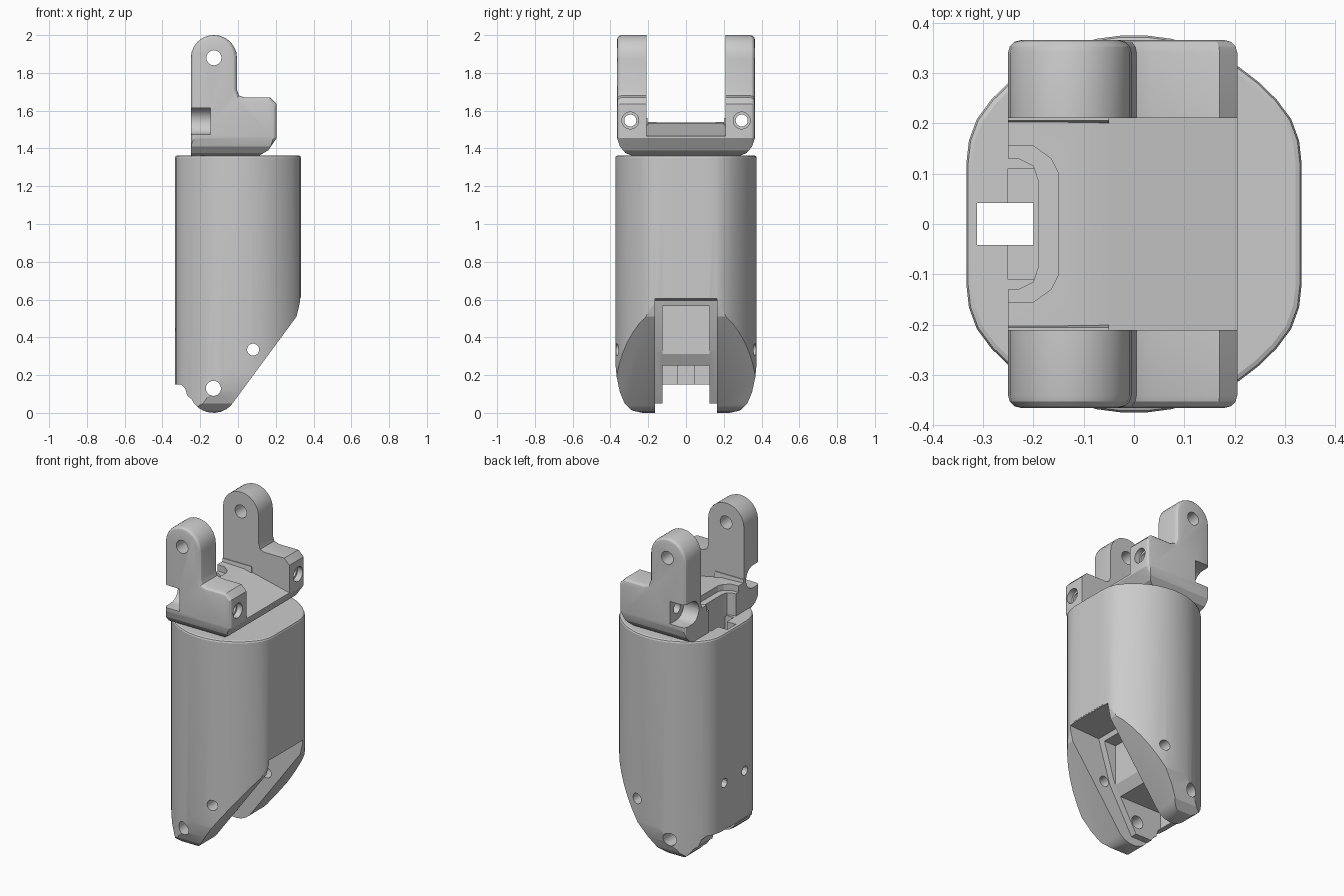
import bpy, bmesh
from math import sin, cos, pi, radians
from mathutils import Vector

if "Cube" in bpy.data.objects:
    bpy.data.objects.remove(bpy.data.objects["Cube"])


def place(axis, u, v, w):
    # u, v lie in the profile plane, w runs along the extrusion axis
    return {'x': Vector((w, u, v)), 'y': Vector((u, w, v)), 'z': Vector((u, v, w))}[axis]


def prism(name, pts, axis, a, b, cap_bevel=()):
    """Extrude a profile from a to b; cap_bevel = (cap position, offset, segments)."""
    bm = bmesh.new()
    lo = [bm.verts.new(place(axis, u, v, a)) for u, v in pts]
    hi = [bm.verts.new(place(axis, u, v, b)) for u, v in pts]
    cap_lo, cap_hi = bm.faces.new(lo), bm.faces.new(hi)
    n = len(pts)
    for i in range(n):
        j = (i + 1) % n
        bm.faces.new((lo[i], lo[j], hi[j], hi[i]))
    bmesh.ops.recalc_face_normals(bm, faces=bm.faces[:])
    if cap_bevel:
        cap = cap_lo if cap_bevel[0] == a else cap_hi
        bmesh.ops.bevel(bm, geom=list(cap.edges), offset=cap_bevel[1],
                        segments=cap_bevel[2], profile=0.5, affect='EDGES',
                        clamp_overlap=True)
    me = bpy.data.meshes.new(name)
    bm.to_mesh(me)
    bm.free()
    ob = bpy.data.objects.new(name, me)
    bpy.context.collection.objects.link(ob)
    return ob


def arc(cu, cv, r, start, end, n):
    return [(cu + r * cos(radians(start + (end - start) * i / n)),
             cv + r * sin(radians(start + (end - start) * i / n))) for i in range(n + 1)]


def rod(axis, cu, cv, r, a, b, n=20):
    return prism("cutter", arc(cu, cv, r, 0, 360 - 360 / n, n - 1), axis, a, b)


def box(x0, x1, y0, y1, z0, z1):
    return prism("cutter", [(x0, y0), (x1, y0), (x1, y1), (x0, y1)], 'z', z0, z1)


def combine(ob, tools, op='DIFFERENCE'):
    bpy.context.view_layer.objects.active = ob
    for t in tools:
        m = ob.modifiers.new("bool", 'BOOLEAN')
        m.operation, m.solver, m.object = op, 'EXACT', t
        bpy.ops.object.modifier_apply(modifier=m.name)
        bpy.data.objects.remove(t, do_unlink=True)


# Body: round shell with flattened front and back, softened at the flats
outline = []
for i in range(48):
    t = 2 * pi * (i + 0.5) / 48
    x, y = 0.375 * cos(t), 0.375 * sin(t)
    ax = abs(x)
    if ax > 0.27:
        ax = 0.27 + 0.063 * sin(min(1, (ax - 0.27) / 0.09) * pi / 2)
    outline.append((ax if x > 0 else -ax, y))
body = prism("body_shell", outline, 'z', -0.05, 1.363, (1.363, 0.012, 2))

# Side profile: diagonal underside and rounded pivot lugs
side = [(-0.4, 1.5), (-0.4, 0.15), (-0.3, 0.15), (-0.28, 0.13), (-0.268, 0.09)]
side += arc(-0.13, 0.13, 0.13, 205, 315, 8)
side += [(0.31, 0.51), (0.322, 0.56), (0.332, 0.61), (0.4, 0.63), (0.4, 1.5)]
# Profile across: lugs round inward at the bottom
half = [(0.23, 0), (0.285, 0.012), (0.325, 0.05), (0.35, 0.11), (0.367, 0.19), (0.376, 0.28), (0.4, 1.5)]
across = half + [(-y, z) for y, z in reversed(half)]
combine(body, [prism("cutter", side, 'y', -0.5, 0.5),
               prism("cutter", across, 'x', -0.5, 0.5)], 'INTERSECT')

# Clevis slot: wide mouth, narrower recess, pivot holes
mouth = [(0.45, 0.61), (0.12, 0.595), (0.04, 0.33), (-0.12, 0.05), (-0.45, 0.05), (-0.45, -0.1), (0.45, -0.1)]
recess = [(0.3, 0.57), (0.03, 0.565), (0.03, 0.25), (-0.3, 0.25), (-0.3, -0.1), (0.3, -0.1)]
cuts = [prism("cutter", mouth, 'y', -0.165, 0.165),
        prism("cutter", recess, 'y', -0.125, 0.125),
        rod('y', -0.13, 0.13, 0.04, -0.5, 0.5),
        rod('y', 0.08, 0.335, 0.032, -0.5, 0.5),
        box(-0.312, -0.2, -0.042, 0.042, 0.1, 1.5),       # cable channel
        box(-0.25, -0.19, -0.11, 0.11, 1.15, 1.5)]        # pocket under the bracket
for s in (-1, 1):
    cuts.append(rod('x', s * 0.1, 0.44, 0.028, -0.5, -0.25, 12))
combine(body, cuts)

# Bracket: sloping floor with two upright arms
floor = [(-0.25, 1.355), (0.1, 1.355), (0.16, 1.39), (0.205, 1.455), (0.205, 1.465), (-0.1, 1.535), (-0.25, 1.54)]
bracket = prism("bracket", floor, 'y', -0.25, 0.25)
arm = [(-0.25, 1.355), (0.1, 1.355), (0.16, 1.39), (0.205, 1.455), (0.205, 1.635), (0.17, 1.67),
       (0.035, 1.67), (0.005, 1.68), (-0.005, 1.71)] + arc(-0.1275, 1.878, 0.1225, 0, 180, 12)
arms, cuts = [], []
for s in (-1, 1):
    arms.append(prism("cutter", arm, 'y', s * 0.21, s * 0.365, (s * 0.365, 0.025, 3)))
    # fillet between floor and arm
    arms.append(prism("cutter", [(s * 0.185, 1.4), (s * 0.22, 1.4), (s * 0.22, 1.56), (s * 0.205, 1.56)],
                      'x', -0.25, -0.05))
    cuts += [rod('x', s * 0.295, 1.548, 0.032, -0.5, 0.5),
             rod('x', s * 0.295, 1.548, 0.045, 0.17, 0.5),
             rod('x', s * 0.3, 1.545, 0.07, -0.5, -0.145),
             box(-0.5, -0.145, *sorted((s * 0.3, s * 0.5)), 1.475, 1.615)]
combine(bracket, arms, 'UNION')

# Chamfer the lower outer edges of the bracket
low = [(0.27, 1.355), (0.32, 1.375), (0.35, 1.41), (0.366, 1.46), (0.366, 2.1)]
combine(bracket, [prism("cutter", low + [(-y, z) for y, z in reversed(low)], 'x', -0.5, 0.5)], 'INTERSECT')

# Screw holes, ear holes and the rear cable notch
notch = [(-0.4, 0.13), (-0.23, 0.13), (-0.2, 0.115), (-0.19, 0.085)]
rim = [(-0.4, 0.16), (-0.2, 0.155), (-0.165, 0.13), (-0.15, 0.1)]
cuts += [rod('y', -0.1275, 1.88, 0.04, -0.5, 0.5),
         prism("cutter", notch + [(x, -y) for x, y in reversed(notch)], 'z', 1.3, 1.6),
         prism("cutter", rim + [(x, -y) for x, y in reversed(rim)], 'z', 1.5, 1.6)]
combine(bracket, cuts)

# Smooth the curved surfaces, keep machined edges sharp
bpy.ops.object.select_all(action='DESELECT')
for ob in (body, bracket):
    ob.select_set(True)
bpy.context.view_layer.objects.active = body
bpy.ops.object.shade_smooth_by_angle(angle=radians(20))
